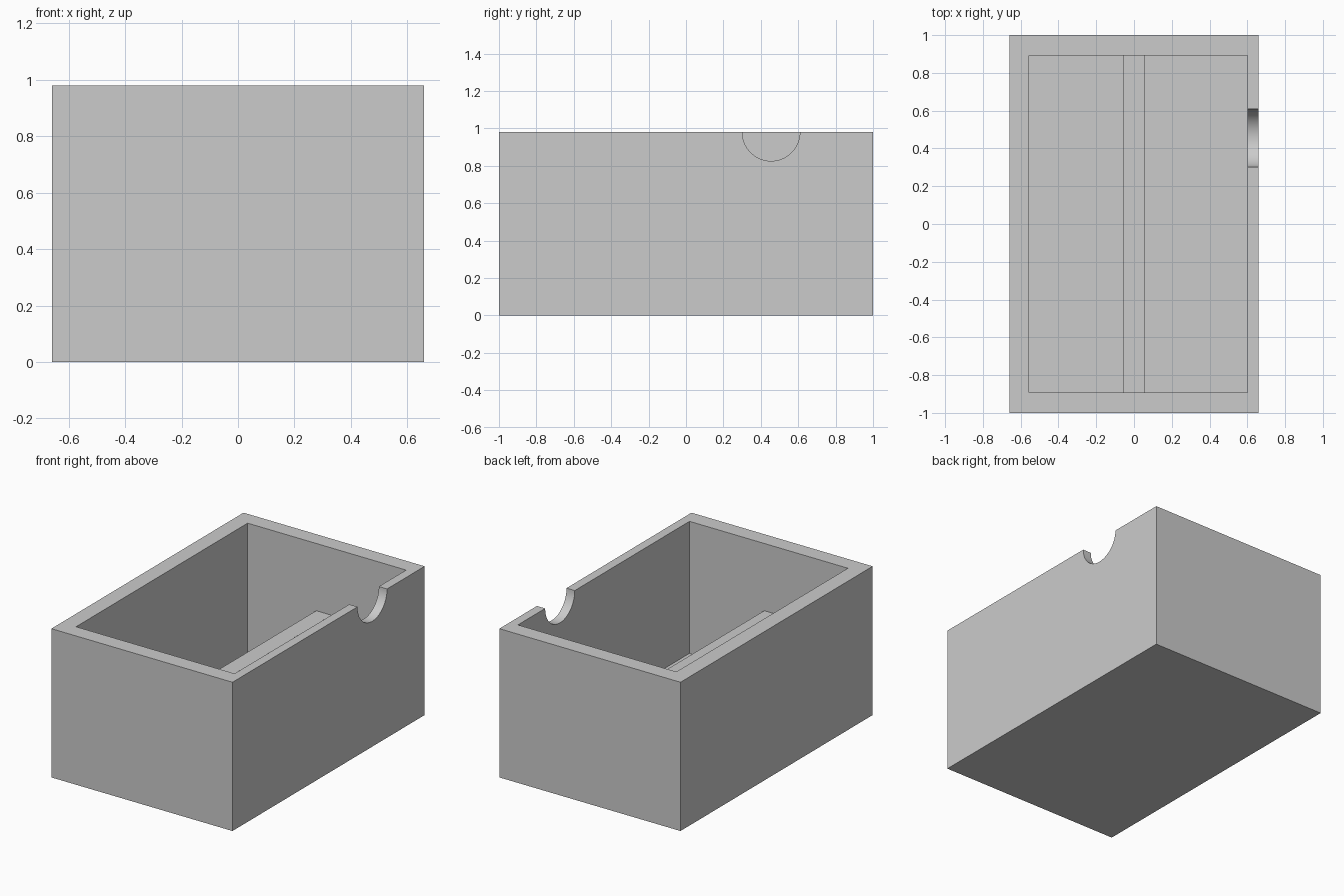
import bpy
import math

cube = bpy.data.objects.get("Cube")
if cube:
    bpy.data.objects.remove(cube, do_unlink=True)

HEIGHT = 0.98
FLOOR = 0.11

# Single plain grey material
grey = bpy.data.materials.new("plain grey")
grey.use_nodes = True
colour = (0.6, 0.6, 0.6, 1)
grey.diffuse_color = colour
grey.node_tree.nodes["Principled BSDF"].inputs["Base Color"].default_value = colour


def box(name, low, high):
    """Box spanning two opposite corners."""
    bpy.ops.mesh.primitive_cube_add(size=1)
    obj = bpy.context.object
    obj.name = name
    obj.location = [(a + b) / 2 for a, b in zip(low, high)]
    obj.scale = [b - a for a, b in zip(low, high)]
    bpy.ops.object.transform_apply(location=True, rotation=True, scale=True)
    obj.data.materials.append(grey)
    return obj


def combine(target, tool, operation):
    """Apply a boolean and discard its tool."""
    tool.hide_render = True
    mod = target.modifiers.new(operation, "BOOLEAN")
    mod.operation = operation
    mod.solver = "EXACT"
    mod.object = tool
    bpy.context.view_layer.objects.active = target
    bpy.ops.object.modifier_apply(modifier=mod.name)
    bpy.data.objects.remove(tool, do_unlink=True)


# Outer box, hollowed with a thinner left wall
tray = box("open_box", (-0.66, -1, 0), (0.66, 1, HEIGHT))
cavity = box("cavity_cutter", (-0.555, -0.893, FLOOR), (0.6, 0.893, 1.2))
combine(tray, cavity, "DIFFERENCE")

# Half-height divider, merged into the floor and end walls
divider = box("divider", (-0.055, -0.93, 0.05), (0.055, 0.93, 0.537))
combine(tray, divider, "UNION")

# Half-round finger notch in the left wall
bpy.ops.mesh.primitive_cylinder_add(vertices=64, radius=0.154, depth=0.3,
                                    location=(0.66, 0.455, HEIGHT),
                                    rotation=(0, math.pi / 2, 0))
notch = bpy.context.object
notch.name = "notch_cutter"
notch.data.materials.append(grey)
combine(tray, notch, "DIFFERENCE")

# Smooth the notch while keeping the box edges crisp
bpy.ops.object.select_all(action="DESELECT")
tray.select_set(True)
bpy.context.view_layer.objects.active = tray
bpy.ops.object.shade_smooth_by_angle(angle=math.radians(30))
